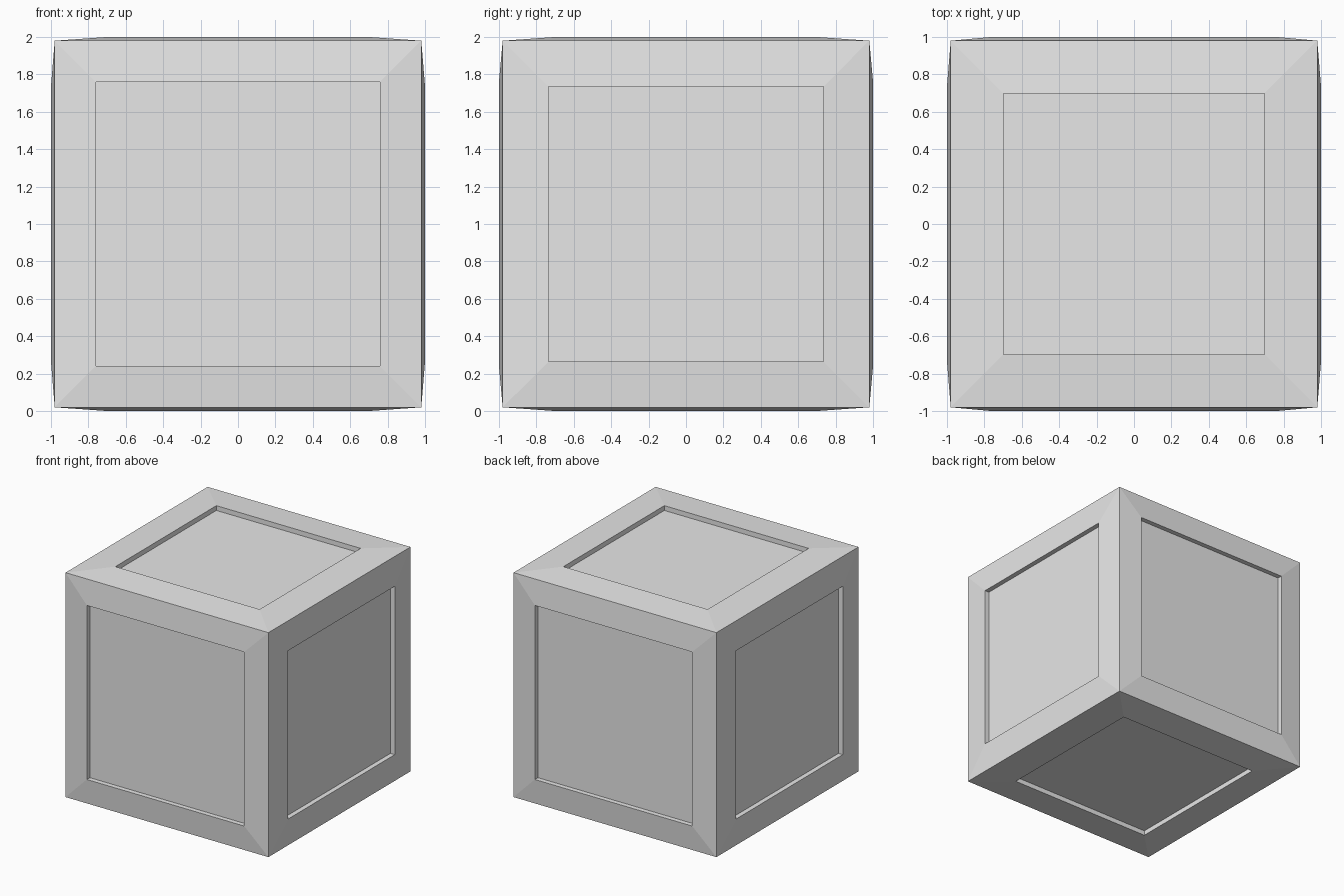
import bpy, bmesh
from mathutils import Vector

if "Cube" in bpy.data.objects:
    bpy.data.objects.remove(bpy.data.objects["Cube"])

CORNER = 0.98      # half size at the cube corners
RIM = 1.0          # frames swell out to here at their inner edge
DEPTH = 0.042      # recess depth of each panel
PANEL = {0: 0.735, 1: 0.76, 2: 0.697}   # panel half size by axis

grey = bpy.data.materials.new("light_grey")
grey.diffuse_color = (0.8, 0.8, 0.8, 1)
grey.use_nodes = True
grey.node_tree.nodes["Principled BSDF"].inputs["Base Color"].default_value = grey.diffuse_color

bm = bmesh.new()
bmesh.ops.create_cube(bm, size=2 * CORNER)


def place(face, axis, sign, half, height):
    """Square the face to a half size at a given distance from the centre."""
    for v in face.verts:
        co = Vector([half if c > 0 else -half for c in v.co])
        co[axis] = sign * height
        v.co = co


# Each side: sloped frame, recess wall, sunken panel
for face in list(bm.faces):
    n = face.normal.copy()
    axis = max(range(3), key=lambda i: abs(n[i]))
    sign = 1 if n[axis] > 0 else -1
    half = PANEL[axis]
    for height in (RIM, RIM - DEPTH):
        bmesh.ops.inset_individual(bm, faces=[face], thickness=0.05)
        place(face, axis, sign, half, height)

bmesh.ops.translate(bm, verts=bm.verts, vec=(0, 0, 1))
bmesh.ops.recalc_face_normals(bm, faces=bm.faces)

mesh = bpy.data.meshes.new("panelled_crate")
bm.to_mesh(mesh)
bm.free()
mesh.materials.append(grey)
crate = bpy.data.objects.new("panelled_crate", mesh)
bpy.context.collection.objects.link(crate)
